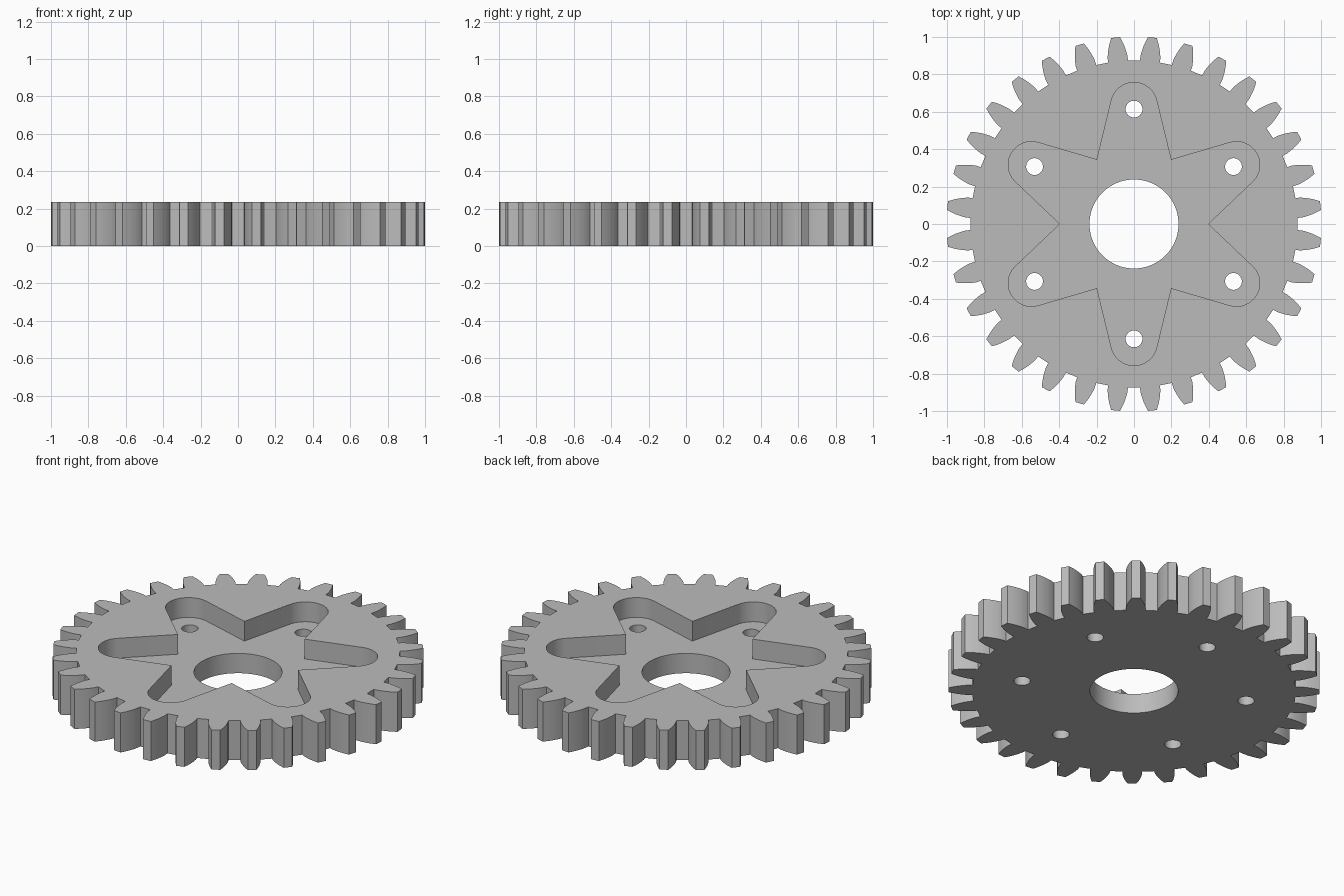
import bpy, bmesh
from math import sin, cos, pi, radians

cube = bpy.data.objects.get("Cube")
if cube:
    bpy.data.objects.remove(cube, do_unlink=True)

TEETH = 32
THICK = 0.236
FLOOR = THICK / 2          # height of the pocket floor
BOLT_RADIUS = 0.614

grey = bpy.data.materials.new("plain grey")
grey.use_nodes = True
GREY = (0.5, 0.5, 0.5, 1)
grey.diffuse_color = GREY
grey.node_tree.nodes["Principled BSDF"].inputs["Base Color"].default_value = GREY


def polar(r, a):
    return (r * cos(a), r * sin(a))


def circle(r, cx=0, cy=0, n=48):
    return [(cx + r * cos(2 * pi * i / n), cy + r * sin(2 * pi * i / n)) for i in range(n)]


def prism(name, outline, z0, z1):
    """Extrude a counter-clockwise outline from z0 to z1."""
    bm = bmesh.new()
    face = bm.faces.new([bm.verts.new((x, y, z0)) for x, y in outline])
    top = bmesh.ops.extrude_face_region(bm, geom=[face])["geom"]
    for v in top:
        if isinstance(v, bmesh.types.BMVert):
            v.co.z = z1
    bmesh.ops.recalc_face_normals(bm, faces=bm.faces)
    mesh = bpy.data.meshes.new(name)
    bm.to_mesh(mesh)
    bm.free()
    mesh.materials.append(grey)
    ob = bpy.data.objects.new(name, mesh)
    bpy.context.scene.collection.objects.link(ob)
    return ob


def cut(target, cutter):
    """Subtract the cutter, apply the result and remove the cutter."""
    mod = target.modifiers.new("cut", "BOOLEAN")
    mod.operation = "DIFFERENCE"
    mod.solver = "EXACT"
    mod.object = cutter
    bpy.ops.object.select_all(action="DESELECT")
    bpy.context.view_layer.objects.active = target
    target.select_set(True)
    bpy.ops.object.modifier_apply(modifier=mod.name)
    bpy.data.objects.remove(cutter, do_unlink=True)


# Toothed wheel: each flank is radius and half angle, root to tip
flank = [(0.874, 3.5), (0.9, 3.4), (0.925, 3.05), (0.95, 2.6), (0.975, 2.05), (1.002, 1.35)]
outline = []
for i in range(TEETH):
    mid = 2 * pi * (i + 0.5) / TEETH
    outline += [polar(r, mid - radians(h)) for r, h in flank]
    outline += [polar(r, mid + radians(h)) for r, h in reversed(flank)]
wheel = prism("gear_wheel", outline, 0, THICK)

# Six-lobed pocket: rounded arm ends joined by sharp inner corners
star = []
LOBE = 0.124
for i in range(6):
    arm = radians(30 + 60 * i)
    star.append(polar(0.396, arm - radians(30)))
    cx, cy = polar(0.633, arm)
    for k in range(25):
        a = arm + radians(-76 + 152 * k / 24)
        star.append((cx + LOBE * cos(a), cy + LOBE * sin(a)))
cut(wheel, prism("pocket_cutter", star, FLOOR, THICK + 0.1))

# Centre bore and bolt holes
cut(wheel, prism("bore_cutter", circle(0.238, n=96), -0.1, THICK + 0.1))
for i in range(6):
    x, y = polar(BOLT_RADIUS, radians(30 + 60 * i))
    cut(wheel, prism("bolt_cutter", circle(0.045, x, y, 32), -0.1, THICK + 0.1))

# Smooth the round walls, keep the edges crisp
bpy.ops.object.select_all(action="DESELECT")
wheel.select_set(True)
bpy.context.view_layer.objects.active = wheel
bpy.ops.object.shade_smooth_by_angle(angle=radians(25))
